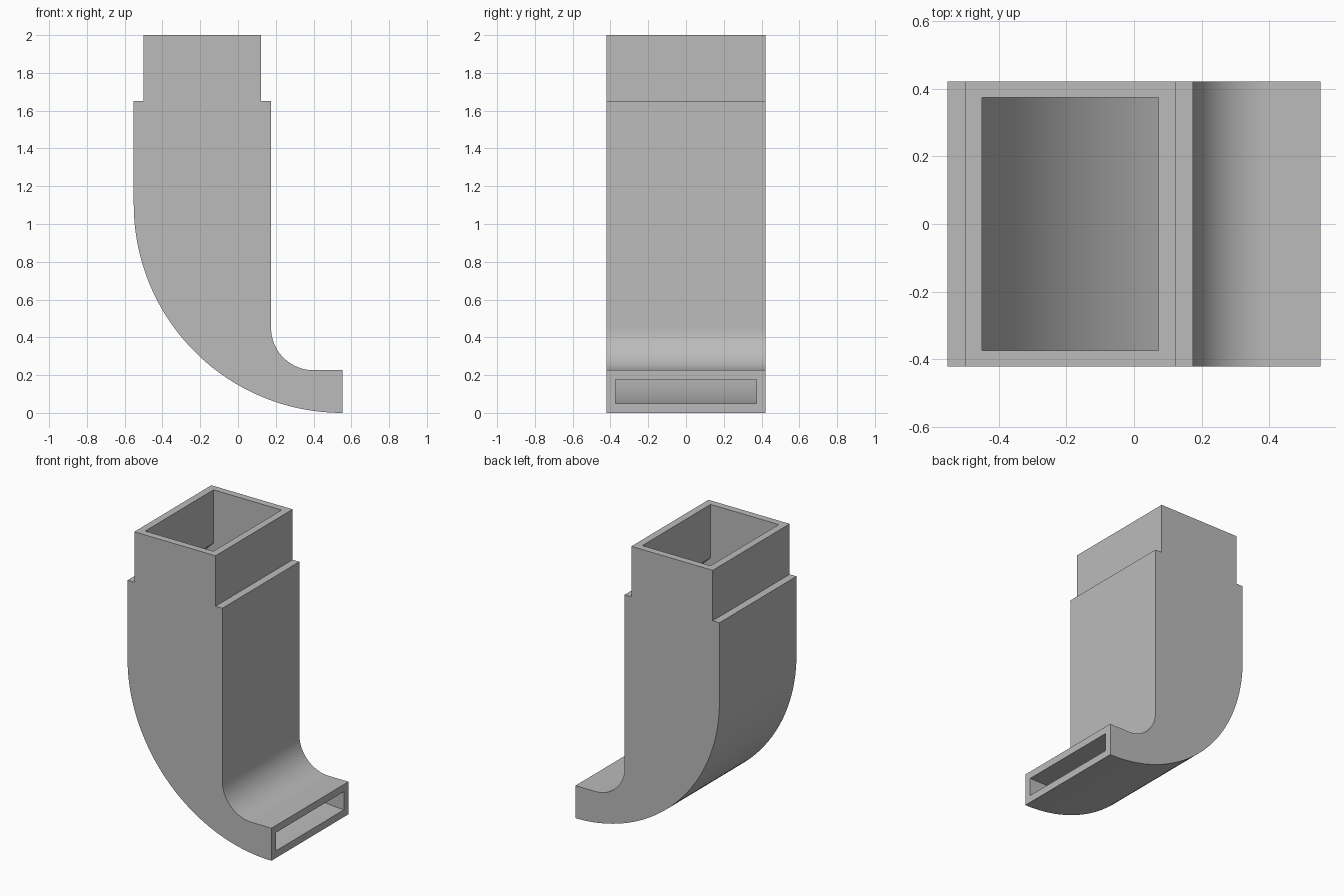
import bpy
import bmesh
from math import cos, sin, radians

if "Cube" in bpy.data.objects:
    bpy.data.objects.remove(bpy.data.objects["Cube"], do_unlink=True)

END_X = 0.552       # outlet plane, mirrored by the outer bend
BEND_Z = 1.104      # height of the large bend's centre
WALL = 0.05


def arc(cx, cz, r, steps):
    """Quarter arc in the xz plane, from the -x side down to the bottom."""
    angles = [radians(180 + 90 * i / steps) for i in range(steps + 1)]
    return [(cx + r * cos(a), cz + r * sin(a)) for a in angles]


def duct_profile(inset, neck_low, neck_high):
    """Left side down to the outlet, then the right side back up to the inlet.
    The neck runs from its upper to its lower shoulder height."""
    left = -END_X + inset
    right = 0.175 - inset
    step = 0.052
    down = [(left + step, 2.0), (left + step, neck_high), (left, neck_low)]
    down += arc(END_X, BEND_Z, BEND_Z - inset, 48)
    up = [(END_X, 0.226 - inset)]
    up += reversed(arc(0.40, 0.451, 0.225 + inset, 24))
    up += [(right, neck_low), (right - step, neck_high), (right - step, 2.0)]
    return down, up


def add_shell(bm, profile, half_width):
    """Side faces and walls of a profile, left open at inlet and outlet."""
    down, up = profile
    points = down + up
    rows = [[bm.verts.new((x, y, z)) for x, z in points]
            for y in (-half_width, half_width)]
    for row in rows:
        bm.faces.new(row)
    front, back = rows
    for i in range(len(points) - 1):
        if i != len(down) - 1:
            bm.faces.new((front[i], front[i + 1], back[i + 1], back[i]))
    k = len(down) - 1
    return [(front[-1], front[0], back[0], back[-1]),
            (front[k], front[k + 1], back[k + 1], back[k])]


# Outer shell, inner channel and the rims joining them
bm = bmesh.new()
outer = add_shell(bm, duct_profile(0, 1.65, 1.65), 0.422)
inner = add_shell(bm, duct_profile(WALL, 1.58, 1.63), 0.374)
for big, small in zip(outer, inner):
    for i in range(4):
        j = (i + 1) % 4
        bm.faces.new((big[i], big[j], small[j], small[i]))
bmesh.ops.recalc_face_normals(bm, faces=bm.faces)

mesh = bpy.data.meshes.new("duct_elbow")
bm.to_mesh(mesh)
bm.free()
duct = bpy.data.objects.new("duct_elbow", mesh)
bpy.context.collection.objects.link(duct)

# Plain grey finish
grey = bpy.data.materials.new("plain_grey")
grey.use_nodes = True
colour = (0.5, 0.5, 0.5, 1)
grey.diffuse_color = colour
grey.node_tree.nodes["Principled BSDF"].inputs["Base Color"].default_value = colour
mesh.materials.append(grey)

# Smooth bends, crisp edges
bpy.ops.object.select_all(action="DESELECT")
duct.select_set(True)
bpy.context.view_layer.objects.active = duct
bpy.ops.object.shade_smooth_by_angle(angle=radians(30))
